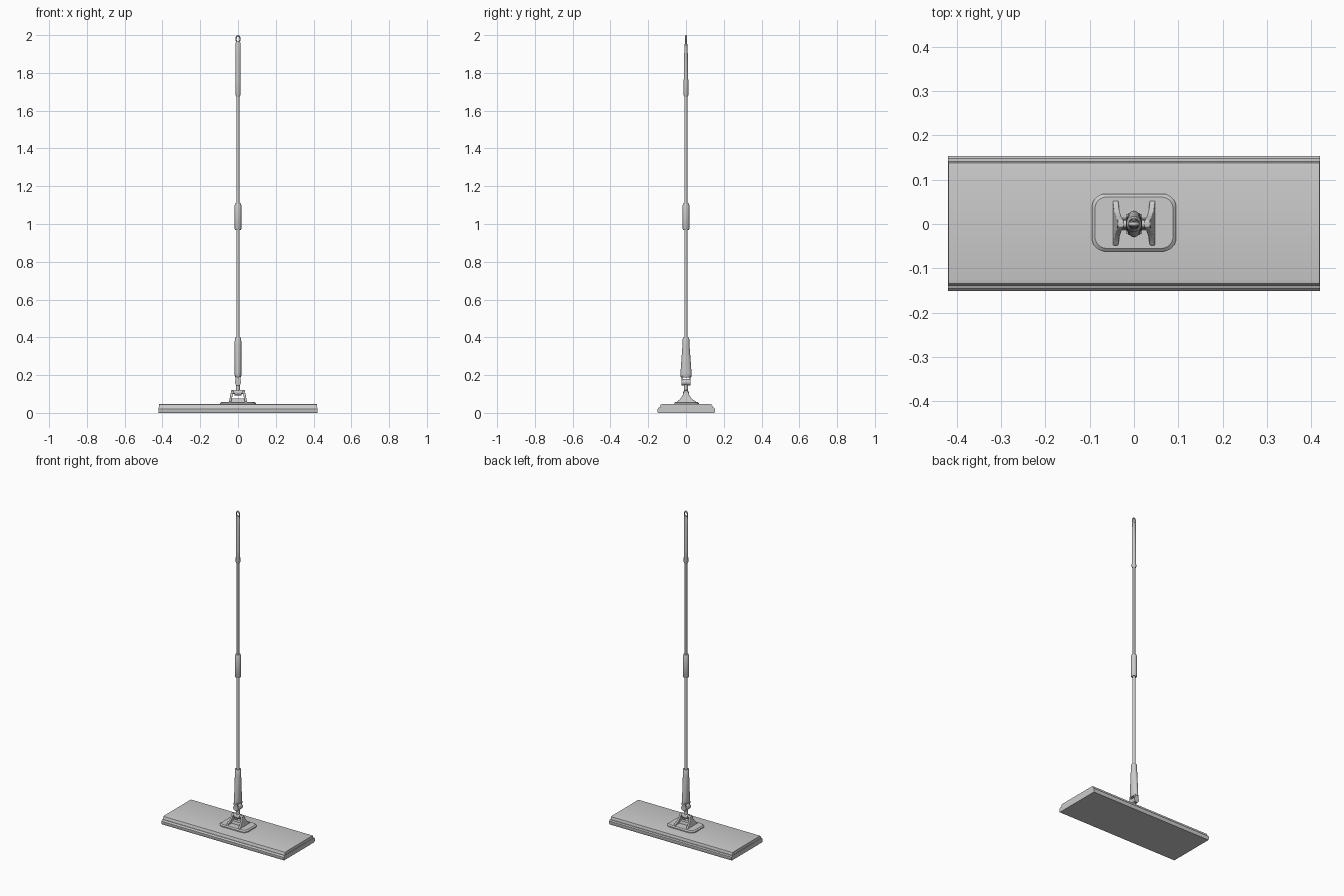
import bpy, bmesh, math
from mathutils import Vector

if "Cube" in bpy.data.objects:
    bpy.data.objects.remove(bpy.data.objects["Cube"])


def finish(name, bm, angle=35, bevel=0):
    bmesh.ops.recalc_face_normals(bm, faces=bm.faces)
    me = bpy.data.meshes.new(name)
    bm.to_mesh(me)
    bm.free()
    ob = bpy.data.objects.new(name, me)
    bpy.context.collection.objects.link(ob)
    if bevel:
        mod = ob.modifiers.new("bevel", 'BEVEL')
        mod.width, mod.segments, mod.limit_method = bevel, 3, 'ANGLE'
    bpy.ops.object.select_all(action='DESELECT')
    ob.select_set(True)
    bpy.context.view_layer.objects.active = ob
    bpy.ops.object.shade_smooth_by_angle(angle=math.radians(angle))
    return ob


def loft(name, rings, bevel=0):
    """Skin a list of equal-length point rings and cap both ends."""
    bm = bmesh.new()
    vs = [[bm.verts.new(p) for p in r] for r in rings]
    n = len(vs[0])
    for a, b in zip(vs, vs[1:]):
        for i in range(n):
            j = (i + 1) % n
            bm.faces.new((a[i], a[j], b[j], b[i]))
    bm.faces.new(vs[0])
    bm.faces.new(vs[-1])
    return finish(name, bm, bevel=bevel)


def tube(name, sections, n=32):
    """Elliptical sections: (z, x radius, y radius)."""
    return loft(name, [[(rx * math.cos(2 * math.pi * i / n), ry * math.sin(2 * math.pi * i / n), z)
                        for i in range(n)] for z, rx, ry in sections])


def extrude_x(name, profile, x0, x1, bevel=0):
    return loft(name, [[(x, y, z) for y, z in profile] for x in (x0, x1)], bevel)


def rounded(hx, hy, r, z, cy=0, k=6):
    pts = []
    for q, (sx, sy) in enumerate(((1, 1), (-1, 1), (-1, -1), (1, -1))):
        for i in range(k + 1):
            a = math.pi / 2 * (q + i / k)
            pts.append((sx * (hx - r) + r * math.cos(a), cy + sy * (hy - r) + r * math.sin(a), z))
    return pts


def rod(name, a, b, r):
    a, b = Vector(a), Vector(b)
    bm = bmesh.new()
    bmesh.ops.create_cone(bm, cap_ends=True, segments=24, radius1=r, radius2=r, depth=(b - a).length)
    bm.transform((b - a).to_track_quat('Z', 'Y').to_matrix().to_4x4())
    bmesh.ops.translate(bm, verts=bm.verts, vec=(a + b) / 2)
    return finish(name, bm)


# Mop head: soft pad below, stepped rail plate above
extrude_x("mop_pad", [(-.148, 0), (.15, 0), (.153, .006), (.153, .022), (.148, .028),
                      (-.144, .028), (-.151, .02), (-.151, .006)], -.42, .42)
extrude_x("head_plate", [(-.14, .026), (.142, .026), (.138, .044), (.128, .046),
                         (-.125, .046), (-.134, .044)], -.418, .418)

# Swivel base plate
loft("swivel_base", [rounded(.095, .065, .03, .044, .003), rounded(.095, .065, .03, .052, .003),
                     rounded(.088, .058, .026, .058, .003)])

# Flared side brackets leaning inwards
side = [(-.048, .056), (.052, .056), (.052, .06), (.03, .074), (.015, .098), (.011, .114), (.006, .12),
        (-.006, .12), (-.011, .114), (-.015, .098), (-.03, .074), (-.048, .06)]
for s, label in ((-1, "left"), (1, "right")):
    lean = lambda z: .048 - (z - .056) * .2
    loft(label + "_bracket", [[(s * (lean(z) - t), y, z) for y, z in side] for t in (0, .012)], bevel=.002)

# Hinge axle and hub
rod("hinge_axle", (-.038, 0, .11), (.038, 0, .11), .009)
rod("hinge_hub", (-.018, 0, .107), (.018, 0, .107), .015)
loft("hinge_foot", [rounded(.04, .014, .008, .056), rounded(.036, .01, .006, .075)])

# Neck stem with cross pin
tube("neck_stem", [(.1, .01, .012), (.14, .01, .01), (.175, .01, .011)])
rod("cross_pin", (0, -.023, .163), (0, .023, .163), .017)
for s, label in ((-1, "front"), (1, "back")):
    loft(label + "_fork_prong", [[(x, s * y, z) for x, y in ((-w, c - .004), (w, c - .004), (w, c + .004), (-w, c + .004))]
                                 for z, w, c in ((.145, .009, .016), (.163, .013, .018), (.195, .014, .021))], bevel=.002)

# Tapered handle socket
tube("handle_socket", [(.188, .014, .026), (.194, .017, .03), (.21, .018, .0295), (.30, .018, .023),
                       (.36, .0175, .0185), (.396, .017, .017), (.40, .015, .015)])

# Telescopic pole
tube("lower_pole", [(.38, .009, .009), (1.0, .009, .009)])
tube("pole_lock", [(.968, .014, .014), (.974, .0175, .0175), (1.1, .0175, .0175), (1.112, .013, .013)])
tube("upper_pole", [(1.09, .0075, .0075), (1.70, .0075, .0075)])

# Grip with flattened top and hanging ring
tube("grip", [(1.676, .01, .01), (1.682, .013, .0125), (1.76, .0125, .012), (1.9, .0125, .0095),
              (1.955, .013, .0065), (1.968, .011, .0055)])
n, m = 32, 10
bm = bmesh.new()
grid = [[bm.verts.new(((.0105 + .0035 * math.cos(v)) * math.cos(u), .005 * math.sin(v),
                       1.979 + (.0175 + .0035 * math.cos(v)) * math.sin(u)))
         for v in (2 * math.pi * j / m for j in range(m))]
        for u in (2 * math.pi * i / n for i in range(n))]
for i in range(n):
    for j in range(m):
        a, b, k = grid[i], grid[(i + 1) % n], (j + 1) % m
        bm.faces.new((a[j], b[j], b[k], a[k]))
finish("hanging_ring", bm, 60)
